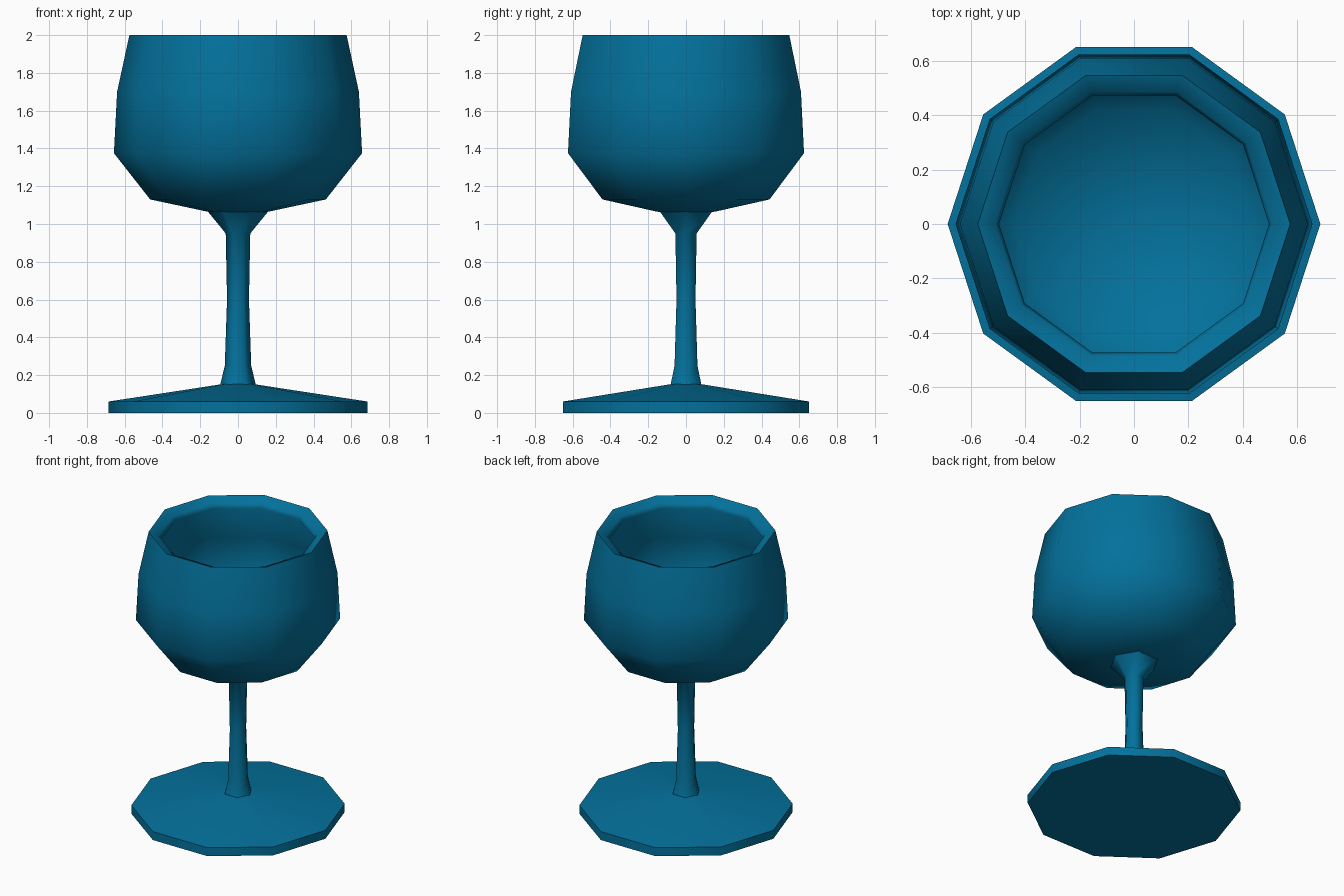
import bpy, bmesh, math

if "Cube" in bpy.data.objects:
    bpy.data.objects.remove(bpy.data.objects["Cube"])

glass_blue = bpy.data.materials.new("glass_blue")
glass_blue.diffuse_color = (0.001, 0.165, 0.33, 1)
glass_blue.use_nodes = True
glass_blue.node_tree.nodes["Principled BSDF"].inputs["Base Color"].default_value = glass_blue.diffuse_color


def lathe(name, profile, sides, angle=40):
    """Turn an (radius, height) profile around z; radius 0 becomes a pole."""
    bm = bmesh.new()
    rings = []
    for r, z in profile:
        if r == 0:
            rings.append([bm.verts.new((0, 0, z))] * sides)
        else:
            rings.append([bm.verts.new((r * math.cos(2 * math.pi * i / sides),
                                        r * math.sin(2 * math.pi * i / sides), z))
                          for i in range(sides)])
    for a, b in zip(rings, rings[1:]):
        for i in range(sides):
            j = (i + 1) % sides
            bm.faces.new(list(dict.fromkeys((a[i], a[j], b[j], b[i]))))
    bmesh.ops.recalc_face_normals(bm, faces=bm.faces)
    mesh = bpy.data.meshes.new(name)
    bm.to_mesh(mesh)
    bm.free()
    obj = bpy.data.objects.new(name, mesh)
    bpy.context.collection.objects.link(obj)
    mesh.materials.append(glass_blue)
    bpy.ops.object.select_all(action='DESELECT')
    obj.select_set(True)
    bpy.context.view_layer.objects.active = obj
    bpy.ops.object.shade_smooth_by_angle(angle=math.radians(angle))
    return obj


# Ten-sided foot with a shallow conical top
lathe("foot", [(0, 0), (0.686, 0), (0.686, 0.06), (0.085, 0.152), (0, 0.152)], 10)

# Six-sided stem, flared at both ends
lathe("stem", [(0, 0.145), (0.095, 0.145), (0.07, 0.25), (0.058, 0.6),
               (0.065, 0.95), (0.163, 1.07), (0, 1.07)], 6, 62)

# Ten-sided hollow bowl: outer wall, rounded inward-sloping lip, thin inner wall
lathe("bowl", [(0, 1.06), (0.16, 1.065), (0.465, 1.13), (0.657, 1.375),
               (0.64, 1.7), (0.575, 2.0), (0.51, 1.972), (0.497, 1.94),
               (0.595, 1.69), (0.61, 1.39), (0.44, 1.165), (0, 1.10)], 10, 62)
